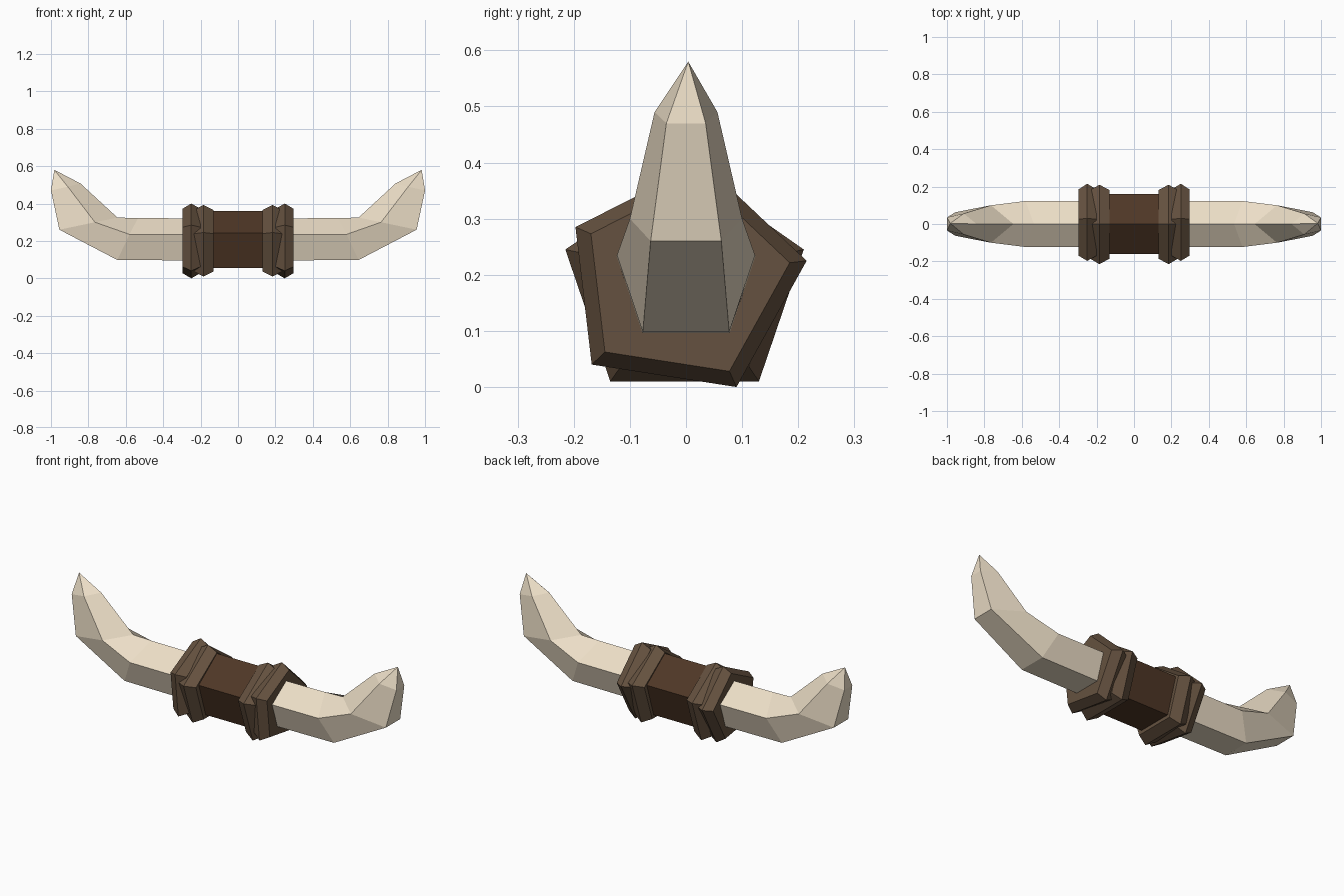
import bpy, bmesh
from math import sin, cos, pi

if "Cube" in bpy.data.objects:
    bpy.data.objects.remove(bpy.data.objects["Cube"])


def material(name, rgb):
    m = bpy.data.materials.new(name)
    m.diffuse_color = (*rgb, 1)
    m.use_nodes = True
    m.node_tree.nodes["Principled BSDF"].inputs["Base Color"].default_value = m.diffuse_color
    return m


BONE = material("bone", (0.84, 0.73, 0.57))
LEATHER = material("leather", (0.13, 0.083, 0.05))
DARK = material("dark_leather", (0.078, 0.038, 0.019))


def loft(name, sections, mat, mirror=1):
    """Skin equal-sized sections; a one-point section is a tip."""
    bm = bmesh.new()
    rows = [[bm.verts.new((x * mirror, y, z)) for x, y, z in s] for s in sections]
    for a, b in zip(rows, rows[1:]):
        n = len(a)
        for i in range(n):
            j = (i + 1) % n
            if len(b) == 1:
                bm.faces.new((a[i], a[j], b[0]))
            else:
                bm.faces.new((a[i], a[j], b[j], b[i]))
    for row in (rows[0], rows[-1]):
        if len(row) > 2:
            bm.faces.new(row)
    bmesh.ops.recalc_face_normals(bm, faces=bm.faces)
    me = bpy.data.meshes.new(name)
    bm.to_mesh(me)
    bm.free()
    me.materials.append(mat)
    ob = bpy.data.objects.new(name, me)
    bpy.context.collection.objects.link(ob)


def horn_section(apex, side, bottom, ys, yb):
    """Five-sided section: apex, side and bottom are (x, z)."""
    return [(apex[0], 0, apex[1]), (side[0], ys, side[1]), (bottom[0], yb, bottom[1]),
            (bottom[0], -yb, bottom[1]), (side[0], -ys, side[1])]


def pentagon(x, r, zc):
    return [(x, r * sin(i * 2 * pi / 5), zc + r * cos(i * 2 * pi / 5)) for i in range(5)]


def ring_sections(outline, x0, x1, x2):
    """Ridge outline at x1, shrunk to chamfered faces at x0 and x2."""
    return [[(x, y * k, 0.2 + (z - 0.2) * k) for y, z in outline]
            for x, k in ((x0, 0.86), (x1, 1), (x2, 0.86))]


# Upswept horn: straight root, two bends, pointed tip
horn = [
    horn_section((0.1, 0.32), (0.1, 0.235), (0.1, 0.095), 0.125, 0.078),
    horn_section((0.535, 0.322), (0.58, 0.235), (0.645, 0.098), 0.123, 0.077),
    horn_section((0.645, 0.325), (0.765, 0.30), (0.955, 0.26), 0.1, 0.063),
    horn_section((0.842, 0.507), (0.91, 0.49), (1.0, 0.47), 0.056, 0.035),
    [(0.982, 0.004, 0.58)],
]
# Binding outlines (y, z): one twisted, one upright
outer = [(0.03, 0.4), (0.215, 0.225), (0.09, 0.0), (-0.168, 0.04), (-0.197, 0.285)]
inner = [(0, 0.392), (0.21, 0.245), (0.13, 0.01), (-0.135, 0.01), (-0.215, 0.245)]

for side, s in (("left", -1), ("right", 1)):
    loft(side + "_horn", horn, BONE, s)
    loft(side + "_outer_binding", ring_sections(outer, 0.2, 0.25, 0.297), LEATHER, s)
    loft(side + "_inner_binding", ring_sections(inner, 0.13, 0.185, 0.235), LEATHER, s)

# Central grip
loft("grip", [pentagon(-0.18, 0.168, 0.191), pentagon(0.18, 0.168, 0.191)], DARK)
